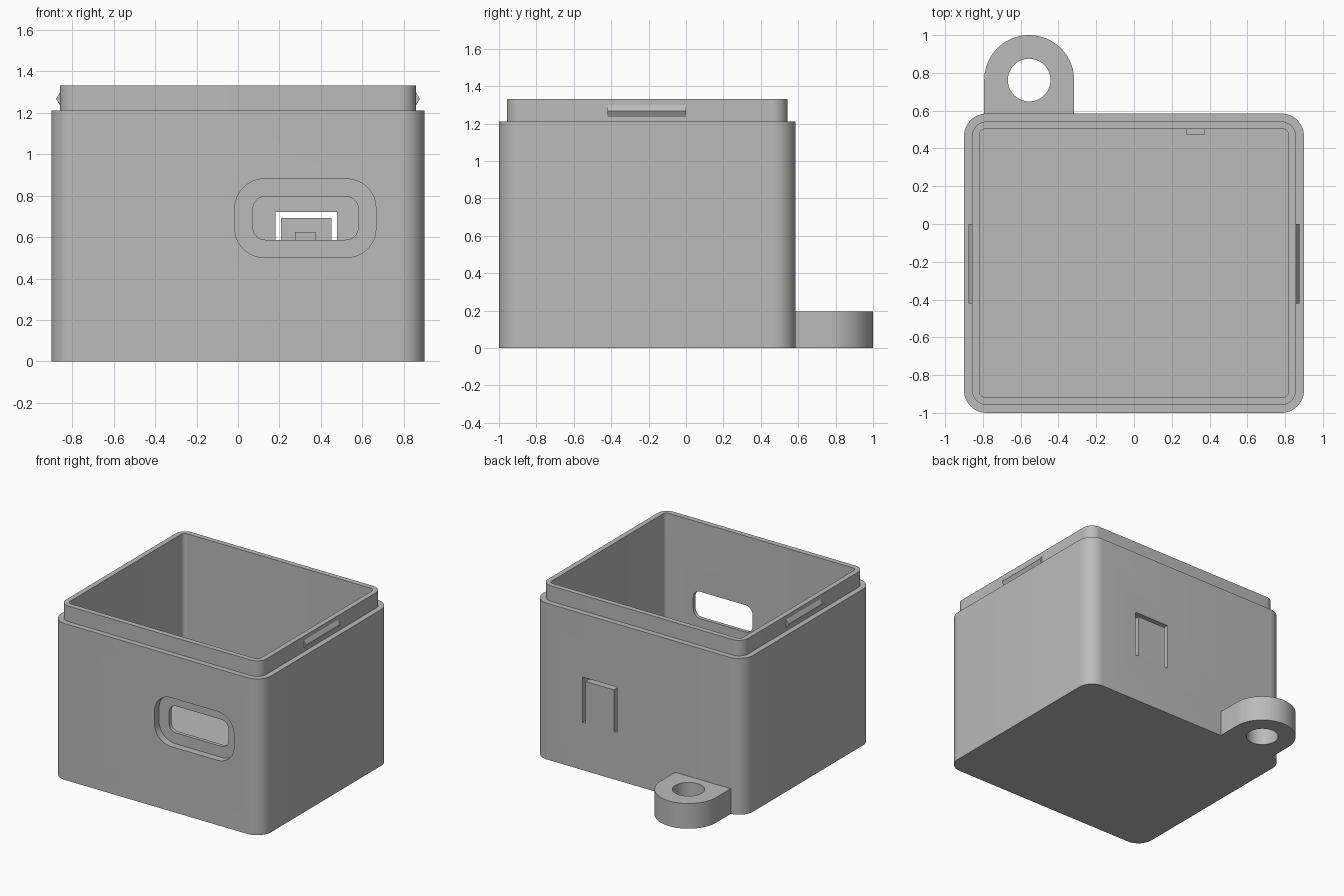
import bpy, bmesh
from math import cos, sin, pi, radians

cube = bpy.data.objects.get("Cube")
if cube:
    bpy.data.objects.remove(cube, do_unlink=True)

grey = bpy.data.materials.new("plain grey")
grey.use_nodes = True
grey.diffuse_color = (0.5, 0.5, 0.5, 1)
grey.node_tree.nodes["Principled BSDF"].inputs["Base Color"].default_value = (0.5, 0.5, 0.5, 1)


def arc(cx, cy, r, start, end, steps):
    angles = [start + (end - start) * i / steps for i in range(steps + 1)]
    return [(cx + r * cos(a), cy + r * sin(a)) for a in angles]


def rounded_rect(x0, x1, y0, y1, r, steps=12):
    corners = [(x1 - r, y1 - r), (x0 + r, y1 - r), (x0 + r, y0 + r), (x1 - r, y0 + r)]
    points = []
    for i, (cx, cy) in enumerate(corners):
        points += arc(cx, cy, r, i * pi / 2, (i + 1) * pi / 2, steps)
    return points


def prism(name, outline, low, high, axis="z"):
    """Extrude a 2D outline from low to high along z or y."""
    bm = bmesh.new()
    place = (lambda u, v, w: (u, v, w)) if axis == "z" else (lambda u, v, w: (u, w, v))
    rings = [[bm.verts.new(place(u, v, w)) for u, v in outline] for w in (low, high)]
    bm.faces.new(rings[0])
    bm.faces.new(rings[1])
    n = len(outline)
    for i in range(n):
        j = (i + 1) % n
        bm.faces.new((rings[0][i], rings[0][j], rings[1][j], rings[1][i]))
    bmesh.ops.recalc_face_normals(bm, faces=bm.faces)
    mesh = bpy.data.meshes.new(name)
    bm.to_mesh(mesh)
    bm.free()
    mesh.materials.append(grey)
    obj = bpy.data.objects.new(name, mesh)
    bpy.context.collection.objects.link(obj)
    return obj


def activate(obj):
    bpy.ops.object.select_all(action="DESELECT")
    obj.select_set(True)
    bpy.context.view_layer.objects.active = obj


def combine(target, tool, operation="DIFFERENCE"):
    mod = target.modifiers.new(tool.name, "BOOLEAN")
    mod.operation, mod.solver, mod.object = operation, "EXACT", tool
    activate(target)
    bpy.ops.object.modifier_apply(modifier=mod.name)
    bpy.data.objects.remove(tool, do_unlink=True)


# Case body with a stepped lip, hollowed out
case = prism("case_body", rounded_rect(-0.9, 0.9, -1, 0.585, 0.12), 0, 1.21)
combine(case, prism("lip", rounded_rect(-0.858, 0.858, -0.958, 0.543, 0.08), 1.0, 1.33), "UNION")
combine(case, prism("cavity", rounded_rect(-0.818, 0.818, -0.917, 0.503, 0.03, 6), 0.085, 1.5))

# Front port: shallow recess around a through opening
combine(case, prism("recess", rounded_rect(-0.015, 0.665, 0.502, 0.88, 0.14), -1.1, -0.945, "y"))
combine(case, prism("port", rounded_rect(0.072, 0.58, 0.587, 0.795, 0.06), -1.1, -0.8, "y"))

# Back push flap: slot on three sides
x0, x1, bottom, top, gap = 0.18, 0.477, 0.37, 0.72, 0.027
slot = [(x0, bottom), (x0 + gap, bottom), (x0 + gap, top - gap), (x1 - gap, top - gap),
        (x1 - gap, bottom), (x1, bottom), (x1, top), (x0, top)]
combine(case, prism("slot", slot, 0.4, 0.7, "y"))

# Nub on the inside of the flap
nub = [(0.275, 0.525), (0.377, 0.525), (0.377, 0.625), (0.275, 0.625)]
prism("flap_nub", nub, 0.475, 0.52, "y")

# Mounting lug with a screw hole
lug_x, lug_y, lug_r = -0.555, 0.762, 0.238
lug_outline = arc(lug_x, lug_y, lug_r, 0, pi, 40) + [(lug_x - lug_r, 0.58), (lug_x + lug_r, 0.58)]
lug = prism("mounting_lug", lug_outline, 0, 0.195)
combine(lug, prism("screw_hole", arc(lug_x, lug_y, 0.113, 0, 2 * pi * 47 / 48, 47), -0.1, 0.3))

# Wedge snap ridges on both sides of the lip
ridge = prism("snap_ridges", [(0.85, 1.228), (0.858, 1.235), (0.877, 1.267), (0.858, 1.298), (0.85, 1.298)],
              -0.42, 0.0, "y")
ridge.modifiers.new("both_sides", "MIRROR")

# Smooth the round walls, keep edges sharp
for obj in (case, lug):
    activate(obj)
    bpy.ops.object.shade_smooth_by_angle(angle=radians(30))
